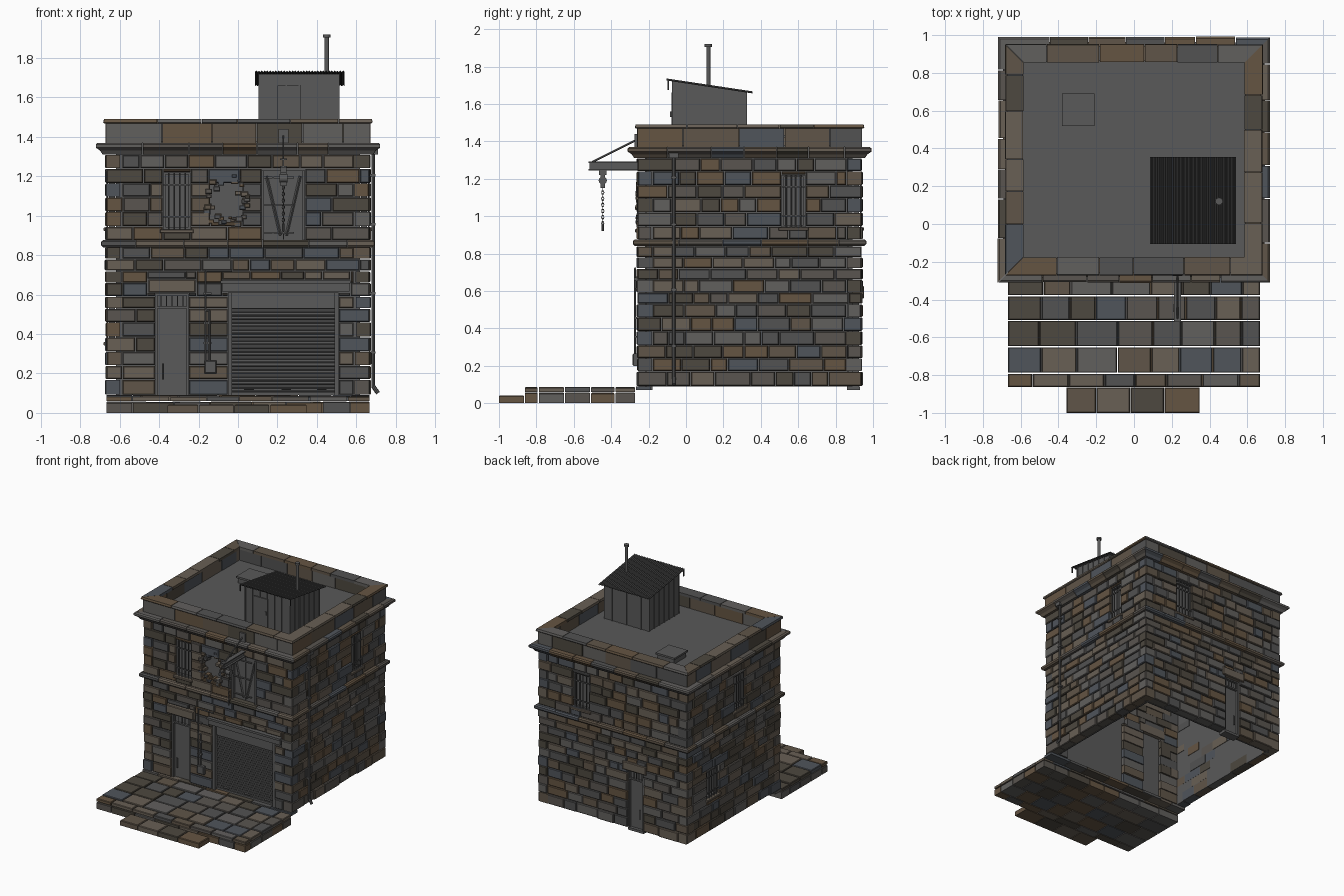
import bpy, bmesh, math, random
from mathutils import Vector, Matrix

if "Cube" in bpy.data.objects:
    bpy.data.objects.remove(bpy.data.objects["Cube"])
random.seed(7)

def mat(name, r, g, b):
    m = bpy.data.materials.new(name)
    m.diffuse_color = (r, g, b, 1)
    m.use_nodes = True
    m.node_tree.nodes["Principled BSDF"].inputs["Base Color"].default_value = m.diffuse_color
    return m

STONE = [mat("stone_%d" % i, *c) for i, c in enumerate([
    (.115, .09, .065), (.14, .115, .09), (.10, .09, .08), (.085, .085, .085),
    (.12, .115, .11), (.08, .09, .105), (.13, .09, .055), (.075, .065, .05)])]
GREY = [mat("grey_metal", .10, .10, .10)]
DARK = [mat("dark_metal", .04, .04, .04)]

# local frames: (along, up, outward) -> world
FRONT = lambda u, v, d: Vector((u, -.26 - d, v))
BACK = lambda u, v, d: Vector((u, .94 + d, v))
RIGHT = lambda u, v, d: Vector((.67 + d, u, v))
LEFT = lambda u, v, d: Vector((-.67 - d, u, v))
UP = lambda u, v, d: Vector((u, v, d))
XR, YR = (-.67, .67), (-.26, .94)
SIDES = [("front", FRONT, XR), ("back", BACK, XR), ("right", RIGHT, YR), ("left", LEFT, YR)]

def finish(bm, name, mats):
    bmesh.ops.recalc_face_normals(bm, faces=bm.faces)
    me = bpy.data.meshes.new(name)
    bm.to_mesh(me)
    bm.free()
    for m in mats:
        me.materials.append(m)
    ob = bpy.data.objects.new(name, me)
    bpy.context.collection.objects.link(ob)
    return ob

def loft(bm, rings, m=0):
    vs = [[bm.verts.new(p) for p in r] for r in rings]
    n = len(vs[0])
    fs = [bm.faces.new(vs[0]), bm.faces.new(vs[-1])]
    for a, b in zip(vs, vs[1:]):
        fs += [bm.faces.new((a[i], a[(i + 1) % n], b[(i + 1) % n], b[i])) for i in range(n)]
    for f in fs:
        f.material_index = m

def block(bm, f, u0, u1, v0, v1, d0, d1, m=0, c=0):
    ring = lambda d, k: [f(u0 + k, v0 + k, d), f(u1 - k, v0 + k, d), f(u1 - k, v1 - k, d), f(u0 + k, v1 - k, d)]
    loft(bm, [ring(d0, 0), ring(d1 - c, 0), ring(d1, c)] if c else [ring(d0, 0), ring(d1, 0)], m)

def rod(bm, p0, p1, r, n=8):
    p0, p1 = Vector(p0), Vector(p1)
    M = Matrix.Translation((p0 + p1) / 2) @ (p1 - p0).to_track_quat('Z', 'Y').to_matrix().to_4x4()
    bmesh.ops.create_cone(bm, cap_ends=True, segments=n, radius1=r, radius2=r, depth=(p1 - p0).length, matrix=M)

def cuts(a, b, lo, hi):
    out = [a]
    while b - out[-1] > hi:
        out.append(out[-1] + random.uniform(lo, min(hi, b - out[-1] - lo * .6)))
    return out + [b]

pick = lambda: random.randrange(len(STONE))

# stone walls laid in courses around openings (u0, u1, z0, z1)
OPEN = {
    "front": [(-.42, -.25, .05, .61), (-.46, -.21, .61, .68), (-.05, .51, .05, .61), (-.08, .57, .61, .675),
              (-.38, -.24, .93, 1.22), (-.14, .02, .97, 1.17), (.12, .34, .875, 1.23)],
    "back": [(-.27, -.13, .05, .56), (.21, .36, .94, 1.22)],
    "right": [(.51, .64, .94, 1.22)],
    "left": [(.53, .68, .36, .58), (.19, .33, .94, 1.22)]}
lower = [.09, .17, .24, .31, .385, .46, .53, .59, .66, .72, .78, .84]
upper = [.875, .945, 1.02, 1.095, 1.165, 1.24, 1.31]
ROWS = list(zip(lower, lower[1:])) + list(zip(upper, upper[1:]))
for name, f, (a, b) in SIDES:
    bm = bmesh.new()
    for k, (z0, z1) in enumerate(ROWS):
        inset = .082 if (k % 2 == 0) == (name in ("front", "back")) else 0
        u0, u1 = a + inset, b - inset
        ops = [o for o in OPEN[name] if o[2] < z1 - .01 and o[3] > z0 + .01]
        edges = sorted({u0, u1} | {e for o in ops for e in o[:2]})
        for e0, e1 in zip(edges, edges[1:]):
            if e1 - e0 < .012:
                continue
            inside = [o for o in ops if o[0] <= (e0 + e1) / 2 <= o[1]]
            spans = [(z0, z1)]
            for o in inside:
                spans = [s for q in spans for s in ((q[0], min(q[1], o[2])), (max(q[0], o[3]), q[1])) if s[1] - s[0] > .012]
            for s0, s1 in spans:
                cs = cuts(e0, e1, .08, .2)
                for p, q in zip(cs, cs[1:]):
                    block(bm, f, p + .002, q - .002, s0 + .002, s1 - .002, -random.uniform(.07, .086),
                          random.uniform(-.006, .006), pick(), .005)
    finish(bm, name + "_stone_wall", STONE)
    bm = bmesh.new()
    d = -.04 if name == "front" else -.07
    block(bm, f, a + .05, b - .05, .09, 1.38, d - .01, d)
    finish(bm, name + "_wall_core", GREY)

# mitred stone bands: floor string course, cornice, parapet, coping
BANDS = {
    "string_course": ([(-.08, .84), (.012, .84), (.022, .85), (.022, .868), (.012, .876), (-.08, .876)], .25),
    "cornice": ([(-.08, 1.31), (.015, 1.31), (.028, 1.33), (.05, 1.345), (.05, 1.362), (.04, 1.37), (-.08, 1.37)], .24),
    "parapet": ([(-.08, 1.37), (0, 1.37), (0, 1.468), (-.08, 1.468)], .3),
    "coping": ([(-.085, 1.468), (.006, 1.468), (.012, 1.474), (.008, 1.49), (-.085, 1.49)], .28)}
for name, (prof, L) in BANDS.items():
    bm = bmesh.new()
    for _, f, (a, b) in SIDES:
        cs = cuts(a, b, L * .6, L)
        for p, q in zip(cs, cs[1:]):
            j = random.uniform(-.002, .002)
            ring = [[f(p - d if p == a else p + .002, z, d + j) for d, z in prof],
                    [f(q + d if q == b else q - .002, z, d + j) for d, z in prof]]
            loft(bm, ring, pick())
    finish(bm, name, STONE)

# roof deck and hatch
bm = bmesh.new()
block(bm, UP, -.6, .6, -.19, .87, 1.36, 1.38)
finish(bm, "roof_deck", GREY)
bm = bmesh.new()
block(bm, UP, -.37, -.22, .53, .68, 1.38, 1.42)
block(bm, UP, -.38, -.21, .52, .69, 1.42, 1.435)
finish(bm, "roof_hatch", GREY)

# roof shed with seams, corrugated lid and flue
top = lambda y: 1.72 - (y + .07) * .15
bm = bmesh.new()
loft(bm, [[(x, -.07, 1.38), (x, .32, 1.38), (x, .32, top(.32)), (x, -.07, top(-.07))] for x in (.11, .51)])
for i in range(7):
    x, y = .115 + i * .065, -.065 + i * .063
    for yy in (-.07, .32):
        block(bm, UP, x - .004, x + .004, yy - .005, yy + .005, 1.38, top(yy))
    for xx in (.11, .51):
        block(bm, UP, xx - .005, xx + .005, y - .004, y + .004, 1.38, top(y))
block(bm, UP, .2, .32, -.078, -.06, 1.385, 1.66)
block(bm, UP, .3, .31, -.085, -.07, 1.53, 1.56)
finish(bm, "roof_shed", GREY)
bm = bmesh.new()
xs = [.085 + i * .455 / 64 for i in range(65)]
zig = [.007 * (i % 2) for i in range(65)]
prof = [(x, z + .004) for x, z in zip(xs, zig)] + [(x, z) for x, z in reversed(list(zip(xs, zig)))]
loft(bm, [[(x, y, top(y) + z) for x, z in prof] for y in (-.105, .355)])
for x in (.085, .535):
    block(bm, UP, x, x + .005, -.1, -.09, 1.675, 1.725)
finish(bm, "shed_roof", DARK)
bm = bmesh.new()
rod(bm, (.45, .12, 1.65), (.45, .12, 1.91), .011, 12)
rod(bm, (.45, .12, 1.905), (.45, .12, 1.92), .02, 12)
finish(bm, "flue_pipe", GREY)

# paved terrace (two layers) and front step
bm = bmesh.new()
ys = [-.865, -.79, -.65, -.51, -.38, -.27]
for z0, z1, e in ((0, .055, 0), (.06, .085, .004)):
    for y0, y1 in zip(ys, ys[1:]):
        cs = cuts(-.67, .67, .13, .22)
        for p, q in zip(cs, cs[1:]):
            block(bm, UP, p + .003, q - .003, y0 + .003, y1 - .003, z0, z1 + random.uniform(-.003, .003), pick(), .004)
cs = cuts(-.67, .67, .13, .25)
for p, q in zip(cs, cs[1:]):
    block(bm, UP, p + .002, q - .002, -.268, -.19, .07, .09, pick())
finish(bm, "terrace_paving", STONE)
bm = bmesh.new()
for i, (p, q) in enumerate(((-.36, -.2), (-.2, -.02), (-.02, .16), (.16, .35))):
    block(bm, UP, p + .002, q - .002, -1, -.866, 0, .042, (0, 1, 7, 6)[i], .005)
finish(bm, "front_step", STONE)

# barred windows with stone sills
for name, f, u0, u1, z0, z1 in (("front", FRONT, -.38, -.24, .93, 1.22), ("right", RIGHT, .51, .64, .94, 1.22),
                                ("back", BACK, .21, .36, .94, 1.22), ("left_upper", LEFT, .19, .33, .94, 1.22),
                                ("left_lower", LEFT, .53, .68, .36, .58)):
    bm = bmesh.new()
    block(bm, f, u0, u1, z0, z1, -.045, -.035)
    for p, q, r, s in ((u0, u0 + .012, z0, z1), (u1 - .012, u1, z0, z1), (u0, u1, z0, z0 + .012), (u0, u1, z1 - .012, z1)):
        block(bm, f, p, q, r, s, -.04, -.015)
    for i in range(1, 5):
        u = u0 + (u1 - u0) * i / 5
        rod(bm, f(u, z0, -.006), f(u, z1, -.006), .004, 6)
    for t in (.22, .78):
        z = z0 + (z1 - z0) * t
        block(bm, f, u0, u1, z - .004, z + .004, -.01, -.003)
    finish(bm, name + "_window", GREY)
    bm = bmesh.new()
    block(bm, f, u0 - .015, u1 + .015, z0 - .018, z0, -.05, .012, 1, .003)
    finish(bm, name + "_window_sill", STONE)

# entrance doors with transom grille, threshold and lintel
for name, f, u0, u1, z1 in (("front", FRONT, -.42, -.25, .605), ("back", BACK, -.27, -.13, .555)):
    bm = bmesh.new()
    block(bm, f, u0, u1, .09, z1, -.05, -.035)
    for p, q, r, s in ((u0, u0 + .012, .09, z1), (u1 - .012, u1, .09, z1), (u0, u1, z1 - .01, z1), (u0, u1, z1 - .075, z1 - .065)):
        block(bm, f, p, q, r, s, -.04, -.015)
    for i in range(1, 6):
        u = u0 + (u1 - u0) * i / 6
        rod(bm, f(u, z1 - .07, -.02), f(u, z1, -.02), .003, 6)
    rod(bm, f(u0 + .04, .17, -.022), f(u0 + .04, .25, -.022), .005, 6)
    block(bm, f, u0, u1, .07, .09, -.08, -.01)
    finish(bm, name + "_door", GREY)
    bm = bmesh.new()
    block(bm, f, u0 - .035, u1 + .035, z1 + .005, z1 + .072, -.08, .012, 1, .005)
    finish(bm, name + "_door_lintel", STONE)

# roller shutter: ribbed curtain, guides, housing
bm = bmesh.new()
N = 48
prof = [(-.045 + .009 * (i % 2), .1 + i * .44 / N) for i in range(N + 1)]
loft(bm, [[FRONT(u, z, d) for d, z in prof + [(-.055, .54), (-.055, .1)]] for u in (-.03, .49)])
block(bm, FRONT, -.04, .5, .53, .61, -.05, -.025)
for u in (-.05, .49):
    block(bm, FRONT, u, u + .02, .09, .61, -.05, -.005)
block(bm, FRONT, -.03, .49, .09, .105, -.05, -.03)
for u in (.03, .22, .4):
    block(bm, FRONT, u, u + .05, .115, .122, -.04, -.022)
block(bm, FRONT, -.08, .565, .615, .66, -.05, .008)
block(bm, FRONT, -.09, .57, .655, .672, -.05, .018)
finish(bm, "roller_shutter", GREY)

# loading hatch with two braced leaves
bm = bmesh.new()
block(bm, FRONT, .12, .34, .876, 1.23, -.045, -.03)
for s in (-1, 1):
    rod(bm, FRONT(.23 + s * .085, 1.2, -.024), FRONT(.23 + s * .015, .9, -.024), .007, 4)
    for z in (.91, 1.05, 1.19):
        block(bm, FRONT, .175 + s * .055 - .05, .23 + s * .055, z, z + .008, -.035, -.02)
    u = .23 + s * .104
    block(bm, FRONT, u - .006, u + .006, .876, 1.23, -.035, -.005)
block(bm, FRONT, .227, .233, .88, 1.23, -.035, -.022)
finish(bm, "loading_hatch", GREY)

# hoist beam, stay, pulley, chain
bm = bmesh.new()
for z in (1.245, 1.283):
    block(bm, UP, .212, .248, -.52, -.2, z, z + .008)
block(bm, UP, .226, .234, -.515, -.2, 1.245, 1.29)
rod(bm, (.23, -.5, 1.29), (.23, -.26, 1.41), .005, 6)
block(bm, UP, .205, .255, -.275, -.255, 1.37, 1.44)
block(bm, UP, .215, .245, -.465, -.425, 1.22, 1.245)
rod(bm, (.21, -.445, 1.19), (.25, -.445, 1.19), .022, 12)
block(bm, UP, .215, .245, -.457, -.433, 1.15, 1.22)
finish(bm, "hoist_beam", GREY)
for i in range(12):
    bpy.ops.mesh.primitive_torus_add(major_segments=8, minor_segments=4, major_radius=.008, minor_radius=.0025,
        location=(.23, -.445, 1.143 - i * .0165), rotation=(math.pi / 2, 0, (i % 2) * math.pi / 2))
    ob = bpy.context.object
    ob.name = "chain_link"
    ob.scale = (.8, 1.3, 1)
    ob.data.materials.append(GREY[0])
bm = bmesh.new()
rod(bm, (.23, -.445, .92), (.23, -.445, .96), .006)
finish(bm, "chain_hook", GREY)

# broken wall patch: loose rubble around the hole
bm = bmesh.new()
for i in range(46):
    a = random.uniform(0, math.tau)
    r = random.uniform(.65, 1.1)
    u, z, s = -.06 + .1 * r * math.cos(a), 1.075 + .135 * r * math.sin(a), random.uniform(.008, .019)
    d = random.uniform(0, .012)
    block(bm, FRONT, u - s, u + s, z - s * .7, z + s * .7, -.04, d, pick(), .003)
finish(bm, "broken_wall_rubble", STONE)

# wall conduit with meter box
bm = bmesh.new()
for p, q in (((-.165, .25), (-.165, .72)), ((-.165, .72), (-.03, .72)), ((-.145, .26), (-.145, .52)), ((-.145, .52), (-.165, .52))):
    rod(bm, FRONT(*p, .012), FRONT(*q, .012), .006)
for z in (.35, .45, .6):
    block(bm, FRONT, -.175, -.135, z, z + .01, 0, .014)
block(bm, FRONT, -.17, -.11, .2, .265, -.01, .025, 0, .004)
finish(bm, "wall_conduit", GREY)

# downpipe with hopper, shoe and brackets
bm = bmesh.new()
rod(bm, (.686, -.065, .13), (.686, -.065, 1.32), .01)
rod(bm, (.686, -.065, .135), (.71, -.065, .1), .011)
block(bm, UP, .67, .71, -.09, -.04, 1.31, 1.345)
for z in (.3, .6, .95, 1.2):
    block(bm, UP, .665, .698, -.08, -.05, z, z + .012)
finish(bm, "downpipe", GREY)
